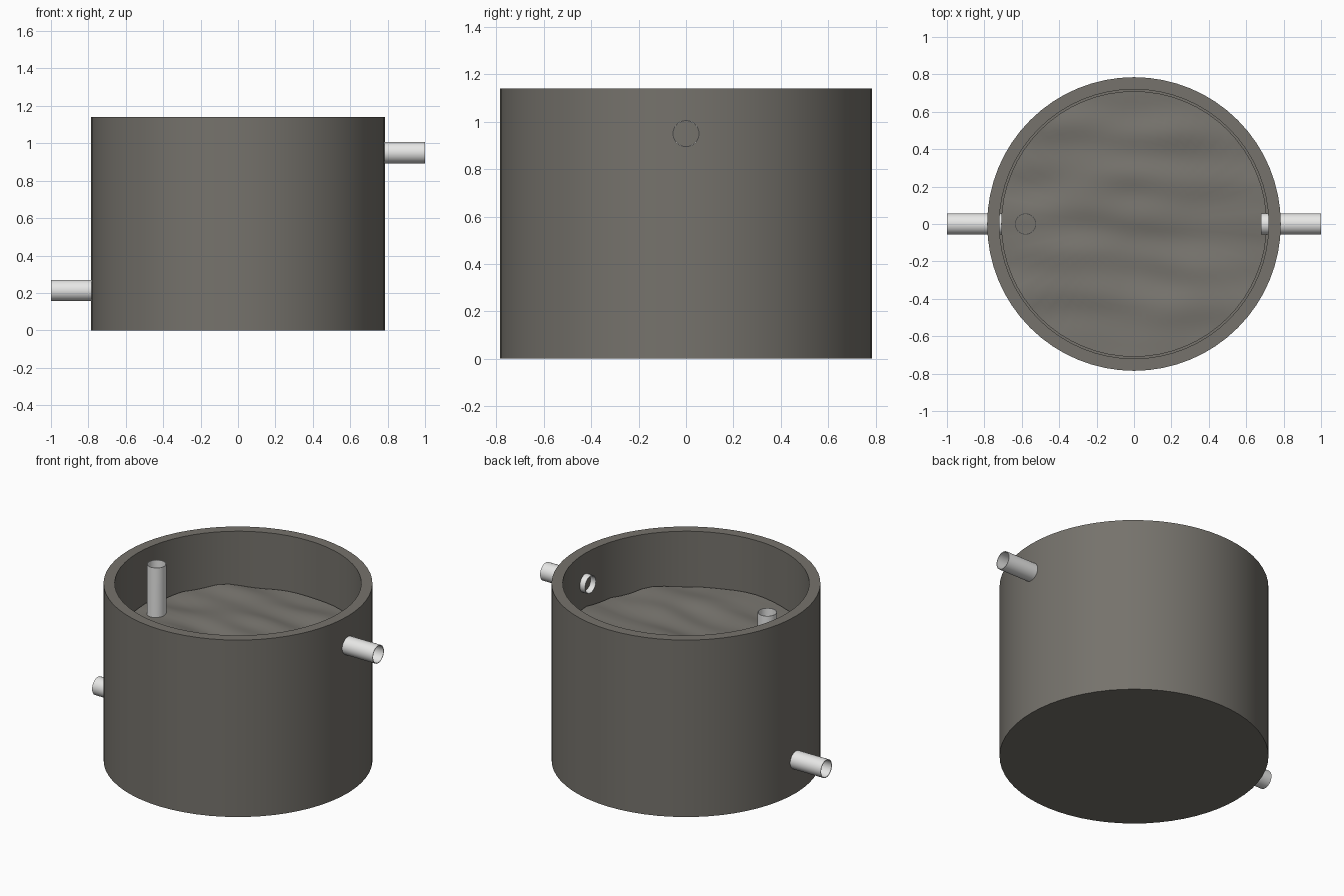
import bpy
import bmesh
import math
from mathutils import Vector, noise

if "Cube" in bpy.data.objects:
    bpy.data.objects.remove(bpy.data.objects["Cube"], do_unlink=True)

SIDES = 64
OUTER, INNER, HEIGHT, FLOOR = 0.785, 0.72, 1.14, 0.085
BED_RADIUS, BED_TOP = 0.71, 0.79
PIPE_RADIUS, PIPE_WALL = 0.057, 0.004


def material(name, colour):
    mat = bpy.data.materials.new(name)
    mat.use_nodes = True
    rgba = (*colour, 1)
    mat.diffuse_color = rgba
    bsdf = mat.node_tree.nodes["Principled BSDF"]
    bsdf.inputs["Base Color"].default_value = rgba
    bsdf.inputs["Roughness"].default_value = 0.7
    return mat


concrete = material("warm grey concrete", (0.18, 0.17, 0.15))
gravel = material("grey gravel", (0.19, 0.18, 0.16))
plastic = material("light grey plastic", (0.8, 0.8, 0.79))


def smooth(obj):
    bpy.ops.object.select_all(action="DESELECT")
    obj.select_set(True)
    bpy.context.view_layer.objects.active = obj
    bpy.ops.object.shade_smooth_by_angle(angle=math.radians(35))


def lathe(name, profile, mat, shape=None):
    """Revolve a radius/height profile around z; shape can move the vertices."""
    bm = bmesh.new()
    verts = [bm.verts.new((r, 0, z)) for r, z in profile]
    edges = [bm.edges.new(pair) for pair in zip(verts, verts[1:])]
    bmesh.ops.spin(bm, geom=verts + edges, cent=(0, 0, 0), axis=(0, 0, 1),
                   angle=math.tau, steps=SIDES)
    bmesh.ops.remove_doubles(bm, verts=bm.verts, dist=0.0001)
    if shape:
        for v in bm.verts:
            shape(v)
    bmesh.ops.recalc_face_normals(bm, faces=bm.faces)
    mesh = bpy.data.meshes.new(name)
    bm.to_mesh(mesh)
    bm.free()
    mesh.materials.append(mat)
    obj = bpy.data.objects.new(name, mesh)
    bpy.context.collection.objects.link(obj)
    smooth(obj)
    return obj


def pipe(name, points):
    """Open thin-walled tube swept along a path."""
    curve = bpy.data.curves.new(name, "CURVE")
    curve.dimensions = "3D"
    curve.bevel_depth = PIPE_RADIUS
    curve.bevel_resolution = 14
    spline = curve.splines.new("POLY")
    spline.points.add(len(points) - 1)
    for p, co in zip(spline.points, points):
        p.co = (*co, 1)
    curve.materials.append(plastic)
    obj = bpy.data.objects.new(name, curve)
    bpy.context.collection.objects.link(obj)
    bpy.ops.object.select_all(action="DESELECT")
    obj.select_set(True)
    bpy.context.view_layer.objects.active = obj
    bpy.ops.object.convert(target="MESH")
    obj = bpy.context.object
    bm = bmesh.new()
    bm.from_mesh(obj.data)
    bmesh.ops.recalc_face_normals(bm, faces=bm.faces)
    # An open tube can come out inverted: compare one face with its nearest path point
    face = bm.faces[0]
    centre = face.calc_center_median()
    near = min((Vector(p) for p in points), key=lambda p: (p - centre).length)
    if face.normal.dot(centre - near) < 0:
        bmesh.ops.reverse_faces(bm, faces=bm.faces)
    bm.to_mesh(obj.data)
    bm.free()
    solid = obj.modifiers.new("wall", "SOLIDIFY")
    solid.thickness = PIPE_WALL
    solid.offset = -1
    bpy.ops.object.modifier_apply(modifier=solid.name)
    smooth(obj)


# Tank floor slab and wall ring
lathe("tank_base", [(0, 0), (OUTER, 0), (OUTER, FLOOR), (0, FLOOR)], concrete)
lathe("tank_wall", [(OUTER, FLOOR), (OUTER, HEIGHT), (INNER, HEIGHT),
                    (INNER, FLOOR), (OUTER, FLOOR)], concrete)


# Gravel filling with a gently rippled top
def ripple(v):
    if v.co.z > BED_TOP - 0.1:
        x, y, _ = v.co
        v.co.z += 0.018 * noise.noise(Vector((x * 3, y * 6, 0.4)))
        v.co.z += 0.005 * math.sin(y * 28 + 2 * x)


rings = 24
bed = [(BED_RADIUS * i / rings, BED_TOP) for i in range(rings + 1)]
lathe("gravel_bed", bed + [(BED_RADIUS, FLOOR + 0.002), (0, FLOOR + 0.002)],
      gravel, ripple)

# Straight outlet near the top
pipe("outlet_pipe", [(0.68, 0, 0.95), (1, 0, 0.95)])

# Inlet enters low, bends and rises through the bed
low, riser, bend = 0.213, -0.58, 0.08
arc = [(riser - bend + bend * math.sin(a), 0, low + bend - bend * math.cos(a))
       for a in (math.pi / 2 * i / 8 for i in range(9))]
pipe("inlet_pipe", [(-1, 0, low)] + arc + [(riser, 0, 1.11)])
